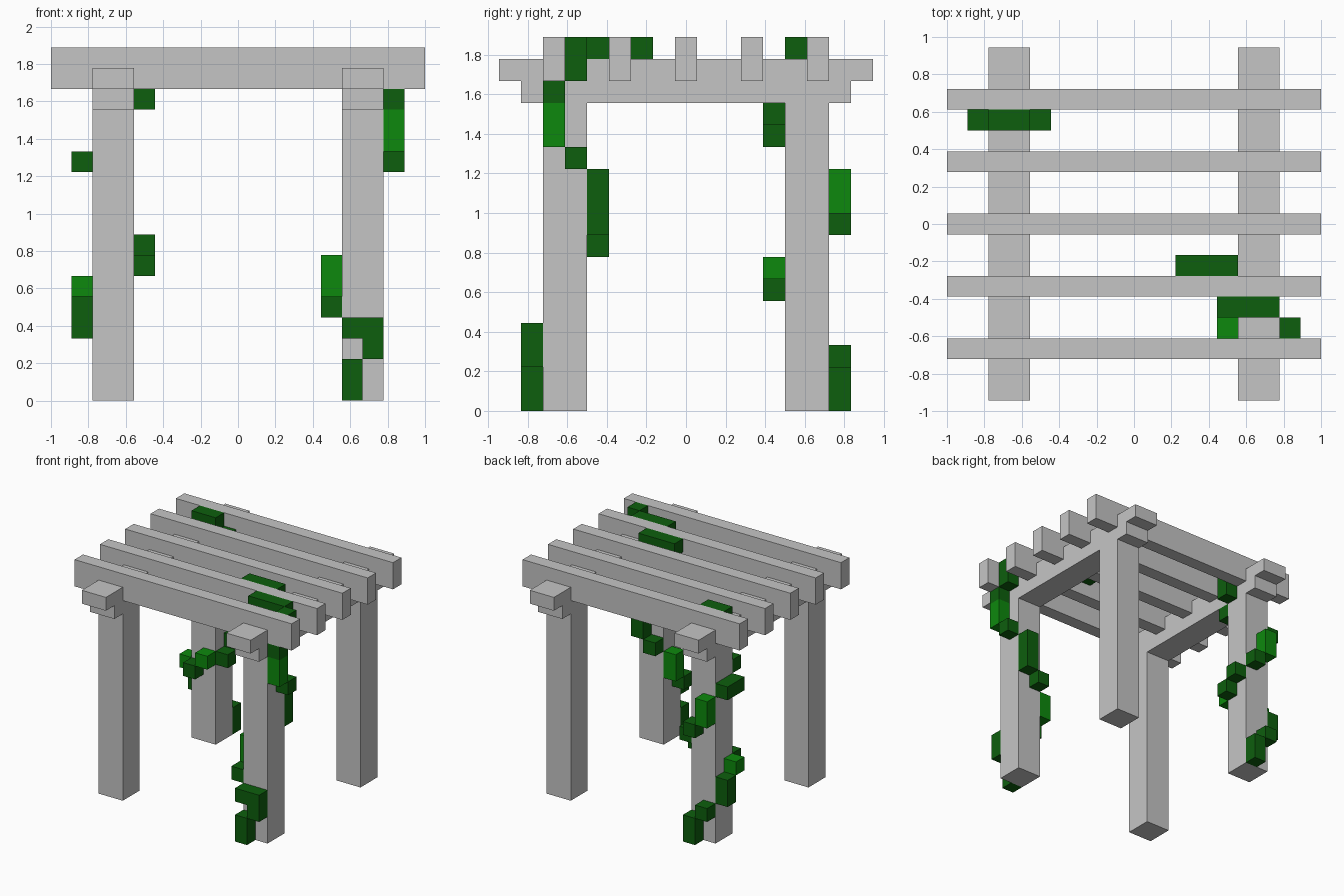
import bpy
import bmesh
from mathutils import Vector

old = bpy.data.objects.get("Cube")
if old:
    bpy.data.objects.remove(old, do_unlink=True)

U = 1 / 9  # block size


def material(name, r, g, b):
    mat = bpy.data.materials.new(name)
    mat.use_nodes = True
    mat.diffuse_color = (r, g, b, 1)
    bsdf = mat.node_tree.nodes["Principled BSDF"]
    bsdf.inputs["Base Color"].default_value = (r, g, b, 1)
    bsdf.inputs["Roughness"].default_value = 0.9
    return mat


STONE = material("pale grey", 0.56, 0.56, 0.56)
DARK = material("dark green", 0.004, 0.114, 0.004)
LIGHT = material("bright green", 0.004, 0.25, 0.004)


def box(name, xs, ys, zs, mat):
    """Block spanning the given ranges, in block units."""
    lo = Vector((xs[0], ys[0], zs[0])) * U
    hi = Vector((xs[1], ys[1], zs[1])) * U
    bm = bmesh.new()
    bmesh.ops.create_cube(bm, size=1)
    bmesh.ops.scale(bm, vec=hi - lo, verts=bm.verts)
    bmesh.ops.translate(bm, vec=(lo + hi) / 2, verts=bm.verts)
    mesh = bpy.data.meshes.new(name)
    bm.to_mesh(mesh)
    bm.free()
    mesh.materials.append(mat)
    obj = bpy.data.objects.new(name, mesh)
    bpy.context.collection.objects.link(obj)


# Posts and the stepped rails above them
for side, sx in (("left", 1), ("right", -1)):
    xs = sorted((5 * sx, 7 * sx))
    for end, sy in (("front", -1), ("back", 1)):
        ys = sorted((4.5 * sy, 6.5 * sy))
        box(f"{end}_{side}_post", xs, ys, (0, 14), STONE)
    box(f"{side}_lower_rail", xs, (-7.5, 7.5), (14, 15), STONE)
    box(f"{side}_upper_rail", xs, (-8.5, 8.5), (15, 16), STONE)

# Rafters
for y in range(-6, 7, 3):
    box("rafter", (-9, 9), (y - 0.5, y + 0.5), (15, 17), STONE)


def vine(name, px, py, steps):
    """Vine winding up a post: each step is a face, a range along it, and heights."""
    for face, a, b, z0, z1, mat in steps:
        if face in ("front", "back"):
            out = (-2, -1) if face == "front" else (1, 2)
            xs, ys = (a, b), out
        else:
            out = (-2, -1) if face == "minus_x" else (1, 2)
            xs, ys = out, (a, b)
        box(name, [px + v for v in xs], [py + v for v in ys], (z0, z1), mat)


vine("front_vine", 6, -5.5, (
    ("front", -1, 0, 0, 2, DARK),
    ("front", 0, 1, 2, 3, DARK),
    ("front", -1, 1, 3, 4, DARK),
    ("minus_x", -1, 0, 4, 5, DARK),
    ("minus_x", 0, 1, 5, 7, LIGHT),
    ("back", -1, 0, 7, 8, DARK),
    ("back", 0, 1, 8, 11, DARK),
    ("plus_x", 0, 1, 11, 12, DARK),
    ("plus_x", -1, 0, 12, 14, LIGHT),
    ("plus_x", -1, 0, 14, 15, DARK),
    ("plus_x", 0, 1, 15, 17, DARK),
))

vine("back_vine", -6, 5.5, (
    ("back", 0, 1, 0, 2, DARK),
    ("back", -1, 0, 2, 3, DARK),
    ("minus_x", 0, 1, 3, 5, DARK),
    ("minus_x", -1, 0, 5, 6, LIGHT),
    ("front", -1, 0, 5, 6, DARK),
    ("front", 0, 1, 6, 7, LIGHT),
    ("plus_x", -1, 0, 6, 7, DARK),
    ("plus_x", 0, 1, 7, 8, DARK),
    ("back", 0, 1, 8, 9, DARK),
    ("back", -1, 0, 9, 11, LIGHT),
    ("minus_x", -1, 1, 11, 12, DARK),
    ("front", -1, 0, 12, 13, DARK),
    ("front", 0, 1, 13, 14, DARK),
    ("plus_x", -1, 0, 14, 16, DARK),
))

# Vine pieces lying between the rafters
for x0, x1, y in ((4, 7, -4), (2, 5, -2), (-7, -5, 5)):
    box("roof_vine", (x0, x1), (y - 0.5, y + 0.5), (16, 17), DARK)
